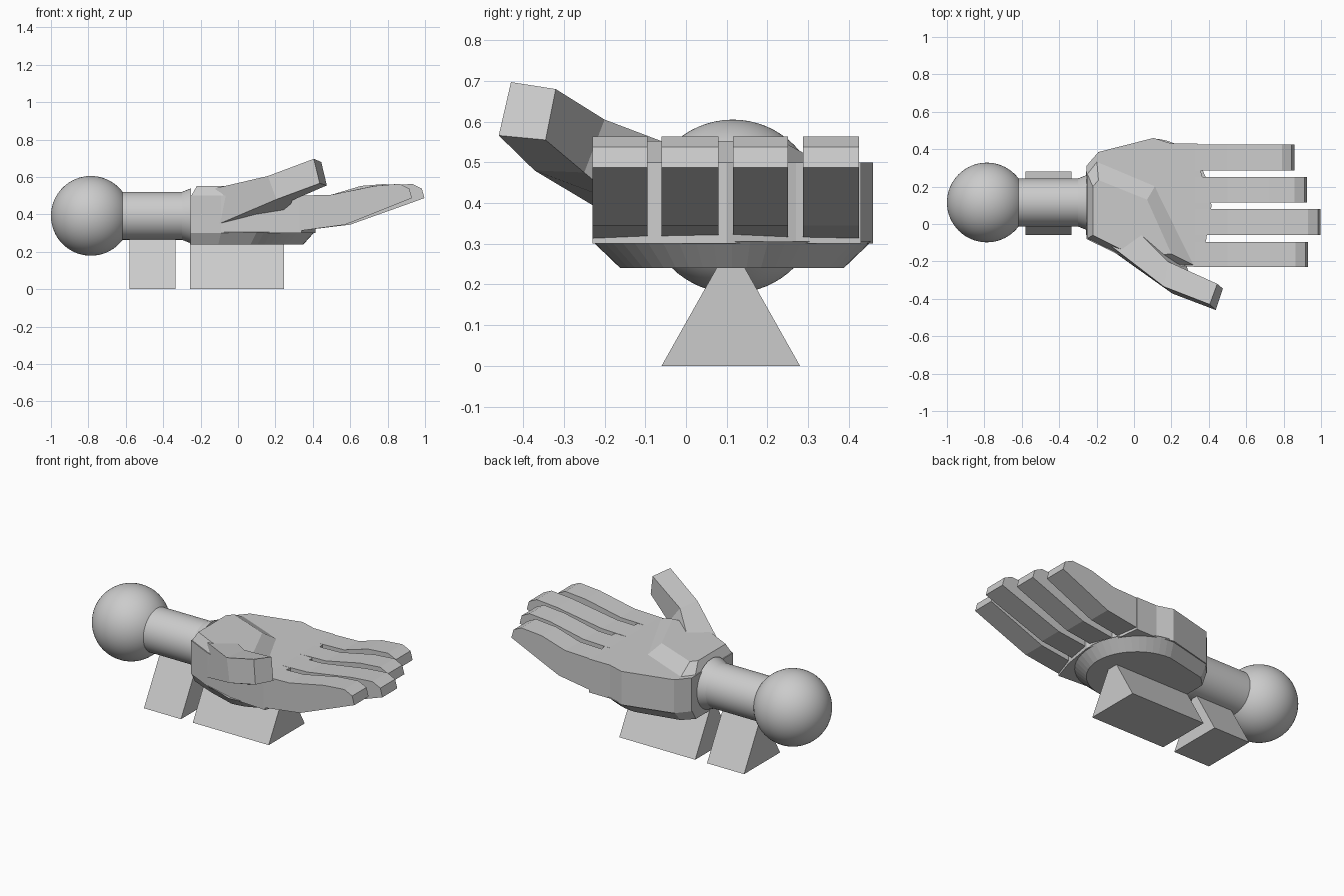
import bpy
import bmesh
import math

cube = bpy.data.objects.get("Cube")
if cube:
    bpy.data.objects.remove(cube, do_unlink=True)

grey = bpy.data.materials.new("light_grey")
grey.use_nodes = True
colour = (0.6, 0.6, 0.6, 1)
grey.diffuse_color = colour
grey.node_tree.nodes["Principled BSDF"].inputs["Base Color"].default_value = colour


def loft(name, rings):
    """Closed solid through rings that have equal point counts."""
    bm = bmesh.new()
    loops = [[bm.verts.new(p) for p in ring] for ring in rings]
    for a, b in zip(loops, loops[1:]):
        for i in range(len(a)):
            j = (i + 1) % len(a)
            bm.faces.new((a[i], a[j], b[j], b[i]))
    bm.faces.new(loops[0])
    bm.faces.new(loops[-1])
    bmesh.ops.recalc_face_normals(bm, faces=bm.faces)
    mesh = bpy.data.meshes.new(name)
    bm.to_mesh(mesh)
    bm.free()
    obj = bpy.data.objects.new(name, mesh)
    bpy.context.collection.objects.link(obj)
    mesh.materials.append(grey)
    return obj


def prism_x(name, outline, x0, x1):
    return loft(name, [[(x, y, z) for y, z in outline] for x in (x0, x1)])


def prism_y(name, outline, y0, y1):
    return loft(name, [[(x, y, z) for x, z in outline] for y in (y0, y1)])


def at_height(outline, z):
    return [(x, y, z) for x, y in outline]


def finish_round(name):
    obj = bpy.context.object
    obj.name = name
    obj.data.materials.append(grey)
    bpy.ops.object.shade_smooth_by_angle(angle=math.radians(35))


AXIS_Y, AXIS_Z = 0.115, 0.392

# Ball and arm
bpy.ops.mesh.primitive_uv_sphere_add(segments=64, ring_count=32, radius=0.213,
                                     location=(-0.787, AXIS_Y, AXIS_Z))
finish_round("ball")
for name, r0, r1, x0, x1 in (("arm", 0.128, 0.128, -0.68, -0.3),
                             ("wrist_flare", 0.128, 0.148, -0.3, -0.25)):
    bpy.ops.mesh.primitive_cone_add(vertices=64, radius1=r0, radius2=r1, depth=x1 - x0,
                                    location=((x0 + x1) / 2, AXIS_Y, AXIS_Z),
                                    rotation=(0, math.pi / 2, 0))
    finish_round(name)

# Triangular supports
triangle = [(-0.06, 0), (0.28, 0), (0.11, 0.302)]
prism_x("arm_support", triangle, -0.58, -0.335)
prism_x("hand_support", triangle, -0.257, 0.245)

# Palm slab
palm = [(-0.255, -0.08), (-0.09, -0.16), (0.1, -0.215), (0.34, -0.23), (0.385, -0.09),
        (0.415, 0.1), (0.36, 0.27), (0.34, 0.43), (0.2, 0.43), (0.105, 0.46),
        (-0.19, 0.385), (-0.255, 0.31)]
loft("palm", [at_height(palm, 0.3), at_height(palm, 0.5)])

# Chamfered, round-ended back of the hand
arc = []
for i in range(25):
    a = -math.pi / 2 + math.pi * i / 24
    arc.append((0.1 + 0.31 * math.cos(a), 0.113 + 0.343 * math.sin(a)))
back = [(-0.255, -0.08), (-0.09, -0.16)] + arc + [(-0.19, 0.385), (-0.255, 0.31)]
back_low = [(-0.255 + (x + 0.255) * 0.91, 0.113 + (y - 0.113) * 0.8) for x, y in back]
loft("hand_back", [at_height(back_low, 0.24), at_height(back, 0.306)])

# Raised mound at the base of the thumb
mound_low = [(-0.255, -0.08), (-0.255, 0.28), (-0.2, 0.35), (0.12, 0.215),
             (0.34, -0.23), (0.1, -0.21), (-0.09, -0.16)]
mound_high = [(-0.22, -0.06), (-0.22, 0.2), (-0.19, 0.235), (0.07, 0.13),
              (0.2, -0.16), (0.07, -0.17), (-0.08, -0.13)]
loft("thumb_mound", [at_height(mound_low, 0.49), at_height(mound_high, 0.552)])

# Thumb, from its root to the squared tip
loft("thumb", [
    [(-0.12, -0.12, 0.54), (0.04, -0.06, 0.552), (0.26, -0.16, 0.4), (-0.1, -0.155, 0.35)],
    [(0.16, -0.335, 0.605), (0.18, -0.2, 0.605), (0.29, -0.25, 0.475), (0.205, -0.372, 0.48)],
    [(0.405, -0.43, 0.697), (0.445, -0.32, 0.68), (0.475, -0.345, 0.555), (0.437, -0.46, 0.566)],
])

# Fingers
for name, y0, y1, tip in (("index_finger", -0.23, -0.095, 0.93),
                          ("middle_finger", -0.06, 0.08, 0.997),
                          ("ring_finger", 0.115, 0.25, 0.925),
                          ("little_finger", 0.287, 0.425, 0.857)):
    knuckle = 0.6 - (0.997 - tip) * 0.4
    profile = [(0.33, 0.312), (knuckle, 0.345), (tip, 0.487), (tip - 0.014, 0.538),
               (tip - 0.066, 0.563), (tip - 0.2, 0.552), (0.5, 0.505), (0.33, 0.5)]
    prism_y(name, profile, y0, y1)
